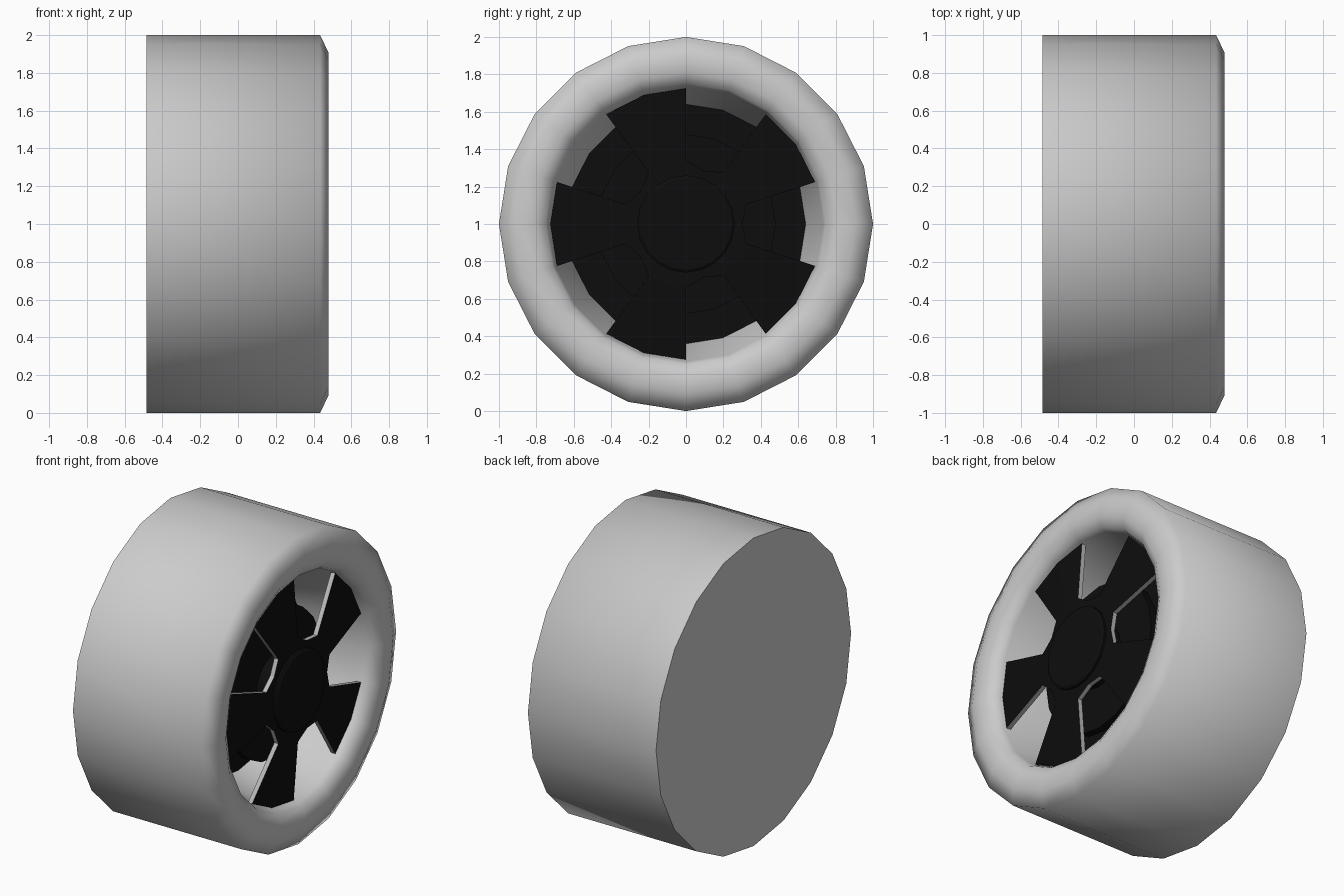
import bpy, bmesh, math

if "Cube" in bpy.data.objects:
    bpy.data.objects.remove(bpy.data.objects["Cube"])

SIDES = 20


def material(name, value):
    m = bpy.data.materials.new(name)
    m.diffuse_color = (value, value, value, 1)
    m.use_nodes = True
    m.node_tree.nodes["Principled BSDF"].inputs["Base Color"].default_value = m.diffuse_color
    return m


black = material("black", 0.004)
grey = material("grey", 0.5)


def point(x, r, j):
    a = 2 * math.pi * j / SIDES
    return (x, r * math.cos(a), 1 + r * math.sin(a))


def finish(name, bm, mats, smooth=None):
    bmesh.ops.remove_doubles(bm, verts=bm.verts[:], dist=1e-5)
    me = bpy.data.meshes.new(name)
    bm.to_mesh(me)
    bm.free()
    ob = bpy.data.objects.new(name, me)
    bpy.context.collection.objects.link(ob)
    for m in mats:
        me.materials.append(m)
    if smooth:
        bpy.ops.object.select_all(action='DESELECT')
        ob.select_set(True)
        bpy.context.view_layer.objects.active = ob
        bpy.ops.object.shade_smooth_by_angle(angle=math.radians(smooth))
    return ob


def lathe(name, profile, mats=(), smooth=None):
    """Revolve (x, radius) points around the axle."""
    bm = bmesh.new()
    rings = [[bm.verts.new(point(x, r, j)) for j in range(SIDES)] for x, r in profile]
    for a, b in zip(rings, rings[1:]):
        for j in range(SIDES):
            k = (j + 1) % SIDES
            bm.faces.new((a[j], a[k], b[k], b[j]))
    return finish(name, bm, mats, smooth)


# Tyre with closed flat back, rounded front shoulder and tapered rim barrel
lathe("tyre", [(-0.485, 0), (-0.485, 1), (0.435, 1), (0.48, 0.905), (0.48, 0.81),
               (0.445, 0.75), (0.41, 0.735), (0.0, 0.64)], smooth=75)

# Dark plate closing the barrel, brake disc and axle
lathe("back_plate", [(0.0, 0.64), (0.0, 0)], [black])
lathe("brake_disc", [(0.22, 0), (0.22, 0.48), (0.27, 0.48), (0.27, 0)], [black], 30)
lathe("axle", [(0.0, 0.2), (0.42, 0.2)], [black], 30)

# Five-spoke wheel face: hub fan plus spokes on alternate pairs of sectors
bm = bmesh.new()
centre = bm.verts.new((0.435, 0, 1))
inner = [bm.verts.new(point(0.43, 0.30 if j % 4 == 0 else 0.34, j)) for j in range(SIDES)]
outer = {j: bm.verts.new(point(0.40, 0.725, j)) for j in range(SIDES) if j % 4}
for j in range(SIDES):
    k = (j + 1) % SIDES
    bm.faces.new((centre, inner[j], inner[k]))
    if j in outer and k in outer:
        bm.faces.new((inner[j], outer[j], outer[k], inner[k]))
spokes = finish("spokes", bm, [black, grey])
solid = spokes.modifiers.new("thickness", 'SOLIDIFY')
solid.thickness = 0.03
solid.offset = -1
solid.material_offset_rim = 1

# Raised centre cap
lathe("hub_cap", [(0.41, 0.26), (0.445, 0.26), (0.455, 0.245), (0.455, 0)], [black], 30)
